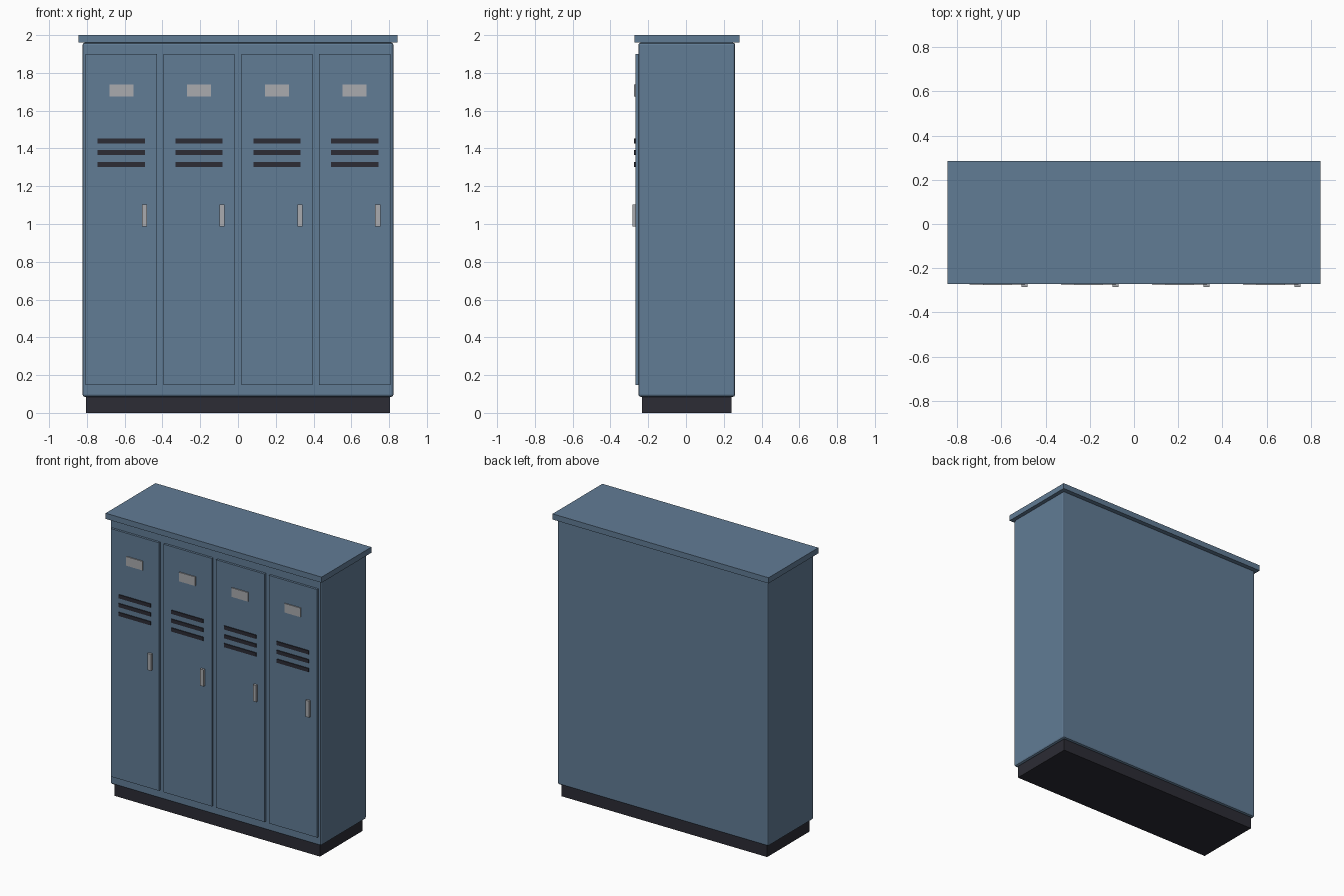
import bpy

if "Cube" in bpy.data.objects:
    bpy.data.objects.remove(bpy.data.objects["Cube"])


def material(name, r, g, b):
    m = bpy.data.materials.new(name)
    m.diffuse_color = (r, g, b, 1)
    m.use_nodes = True
    m.node_tree.nodes["Principled BSDF"].inputs["Base Color"].default_value = m.diffuse_color
    return m


BLUE = material("blue paint", 0.12, 0.2, 0.3)
DARK = material("dark metal", 0.025, 0.025, 0.035)
GREY = material("light grey metal", 0.4, 0.41, 0.43)


def box(name, x, y, z, mat, bevel=0):
    """Box from (min, max) ranges on each axis."""
    ranges = (x, y, z)
    bpy.ops.mesh.primitive_cube_add(size=1, location=[(a + b) / 2 for a, b in ranges])
    ob = bpy.context.object
    ob.name = name
    ob.scale = [b - a for a, b in ranges]
    bpy.ops.object.transform_apply(location=False, rotation=False, scale=True)
    ob.data.materials.append(mat)
    if bevel:
        mod = ob.modifiers.new("soft edges", 'BEVEL')
        mod.width = bevel
        mod.segments = 2
    return ob


def span(center, width):
    return (center - width / 2, center + width / 2)


# Plinth, cabinet body and overhanging top
box("plinth", (-0.804, 0.804), (-0.233, 0.242), (0, 0.095), DARK)
box("cabinet_body", (-0.823, 0.823), (-0.252, 0.26), (0.085, 1.96), BLUE, 0.012)
box("top_panel", (-0.844, 0.844), (-0.272, 0.284), (1.96, 2.0), BLUE)

# Four identical doors with name plate, vents and handle
DOOR_FRONT = -0.268
for i in range(4):
    cx = (i - 1.5) * 0.412
    n = i + 1
    box(f"door_{n}", span(cx, 0.377), (DOOR_FRONT, -0.248), (0.148, 1.9), BLUE)
    box(f"name_plate_{n}", span(cx, 0.127), (-0.275, DOOR_FRONT + 0.002), (1.674, 1.738), GREY)
    for k in range(3):
        box(f"vent_{n}_{k + 1}", span(cx, 0.25), (-0.274, DOOR_FRONT + 0.002),
            span(1.44 - k * 0.0625, 0.026), DARK)
    box(f"handle_{n}", span(cx + 0.122, 0.027), (-0.284, DOOR_FRONT + 0.002),
        (0.987, 1.104), GREY)
